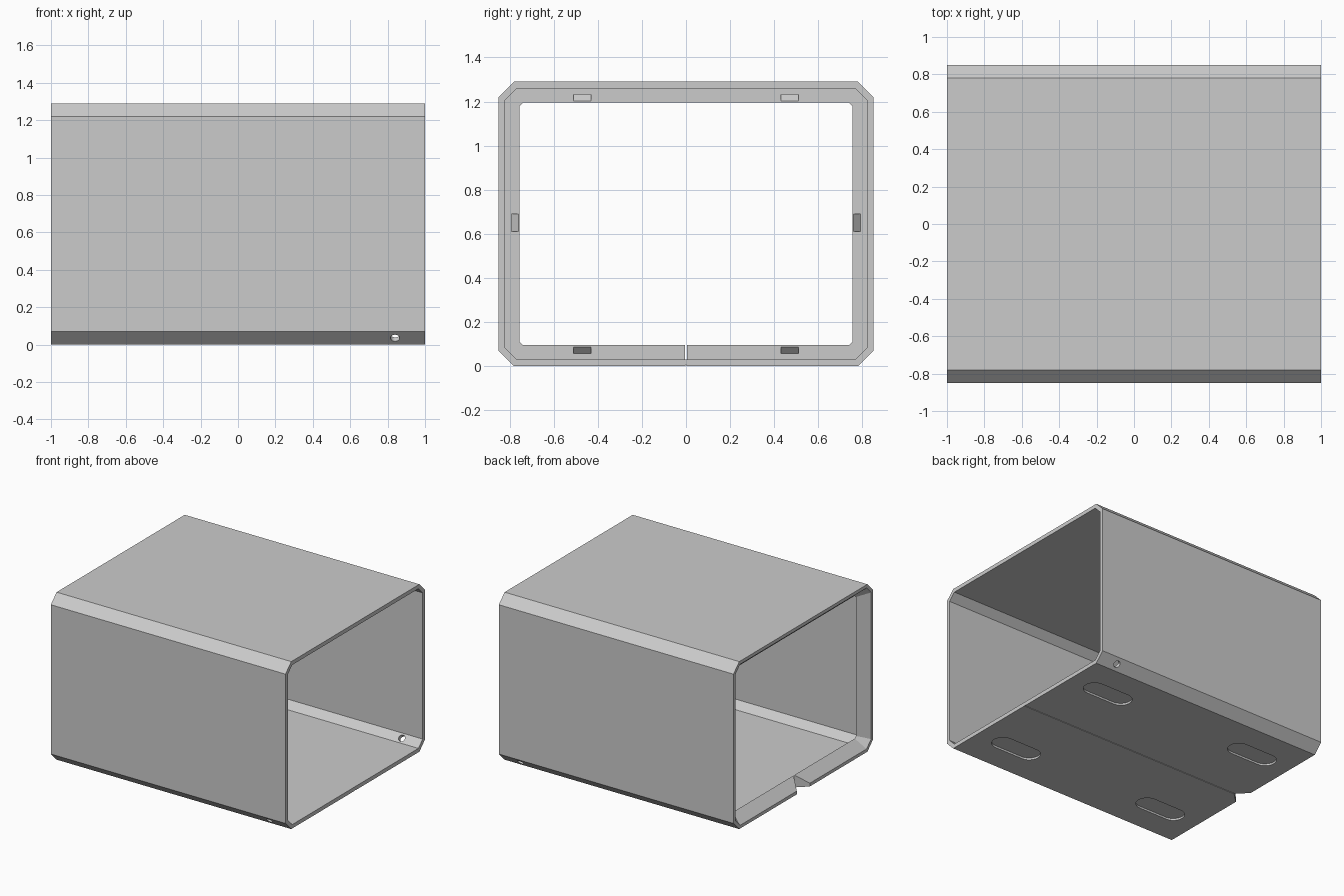
import bpy, bmesh, math
from mathutils import Vector

cube = bpy.data.objects.get("Cube")
if cube:
    bpy.data.objects.remove(cube, do_unlink=True)

HALF_Y, HEIGHT, CHAMFER = 0.85, 1.29, 0.07
MID_Z = HEIGHT / 2
LIP_X = -0.92

grey = bpy.data.materials.new("light_grey")
grey.use_nodes = True
colour = (0.6, 0.6, 0.6, 1)
grey.diffuse_color = colour
grey.node_tree.nodes["Principled BSDF"].inputs["Base Color"].default_value = colour


def make_object(name, bm):
    bmesh.ops.recalc_face_normals(bm, faces=bm.faces)
    mesh = bpy.data.meshes.new(name)
    bm.to_mesh(mesh)
    bm.free()
    mesh.materials.append(grey)
    obj = bpy.data.objects.new(name, mesh)
    bpy.context.collection.objects.link(obj)
    return obj


def octagon(x, inset, chamfer):
    """Chamfered rectangle across the sleeve at a given x."""
    y, z, c = HALF_Y - inset, MID_Z - inset, chamfer
    quarter = [(y, z - c), (y - c, z)]
    pts = quarter + [(-a, b) for a, b in reversed(quarter)]
    pts += [(-a, -b) for a, b in pts]
    return [(x, a, b + MID_Z) for a, b in pts]


def prism(name, outline, offset):
    """Extrude a flat outline along an offset vector."""
    bm = bmesh.new()
    face = bm.faces.new([bm.verts.new(p) for p in outline])
    new = bmesh.ops.extrude_face_region(bm, geom=[face], use_keep_orig=True)["geom"]
    verts = [g for g in new if isinstance(g, bmesh.types.BMVert)]
    bmesh.ops.translate(bm, verts=verts, vec=offset)
    return make_object(name, bm)


def cut(target, cutter):
    mod = target.modifiers.new("cut", 'BOOLEAN')
    mod.operation, mod.solver, mod.object = 'DIFFERENCE', 'EXACT', cutter
    bpy.context.view_layer.objects.active = target
    bpy.ops.object.modifier_apply(modifier=mod.name)
    bpy.data.objects.remove(cutter, do_unlink=True)


# Sleeve: outer skin, flared lip at one end, inner skin
rings = [octagon(1, 0, CHAMFER), octagon(-1, 0, CHAMFER),
         octagon(-1, 0.025, 0.055), octagon(LIP_X, 0.095, 0.015),
         octagon(LIP_X, 0.03, 0.052), octagon(1, 0.03, 0.052)]
bm = bmesh.new()
loops = [[bm.verts.new(p) for p in ring] for ring in rings]
for a, b in zip(loops, loops[1:] + loops[:1]):
    for i in range(8):
        j = (i + 1) % 8
        bm.faces.new((a[i], a[j], b[j], b[i]))
sleeve = make_object("sleeve", bm)

# Foot recesses in the underside
R, STRAIGHT = 0.08, 0.12
for sx in (-1, 1):
    for sy in (-1, 1):
        outline = []
        for k in range(26):
            end = 1 if k < 13 else -1
            t = math.pi * ((k % 13) / 12 - 0.5) + (0 if end > 0 else math.pi)
            outline.append((sx * 0.66 + end * STRAIGHT + R * math.cos(t),
                            sy * 0.5 + R * math.sin(t), -0.02))
        cut(sleeve, prism("foot_cutter", outline, (0, 0, 0.035)))

# Screw holes through the lower chamfers
for sy in (-1, 1):
    axis = Vector((0, sy, -1)).normalized()
    side = axis.cross(Vector((1, 0, 0)))
    centre = Vector((0.84, sy * 0.815, 0.035)) + axis * 0.05
    outline = [centre + 0.025 * (math.cos(t) * Vector((1, 0, 0)) + math.sin(t) * side)
               for t in (math.tau * k / 20 for k in range(20))]
    cut(sleeve, prism("hole_cutter", outline, axis * -0.12))


# Wedge sockets in the inner face of the lip
def socket(centre, out, along):
    centre, out, along = Vector(centre), Vector(out), Vector(along)
    shape = [(0.002, -0.017), (0.002, 0.015), (-0.03, 0.015)]
    outline = [centre + Vector((x, 0, 0)) + out * r - along * 0.04 for x, r in shape]
    cut(sleeve, prism("socket_cutter", outline, along * 0.08))


for s in (-1, 1):
    for y in (-0.47, 0.47):
        socket((LIP_X, y, MID_Z + s * 0.573), (0, 0, s), (0, 1, 0))
    socket((LIP_X, s * 0.776, 0.65), (0, s, 0), (0, 0, 1))

# Cable notch through the lip, and the seam under the floor
notch = [(-1.02, -0.098, -0.1), (-1.02, 0.098, -0.1), (-0.915, 0, -0.1)]
cut(sleeve, prism("notch_cutter", notch, (0, 0, 0.25)))
seam = [(-1.1, -0.003, -0.01), (1.1, -0.003, -0.01), (1.1, 0.003, -0.01), (-1.1, 0.003, -0.01)]
cut(sleeve, prism("seam_cutter", seam, (0, 0, 0.014)))
